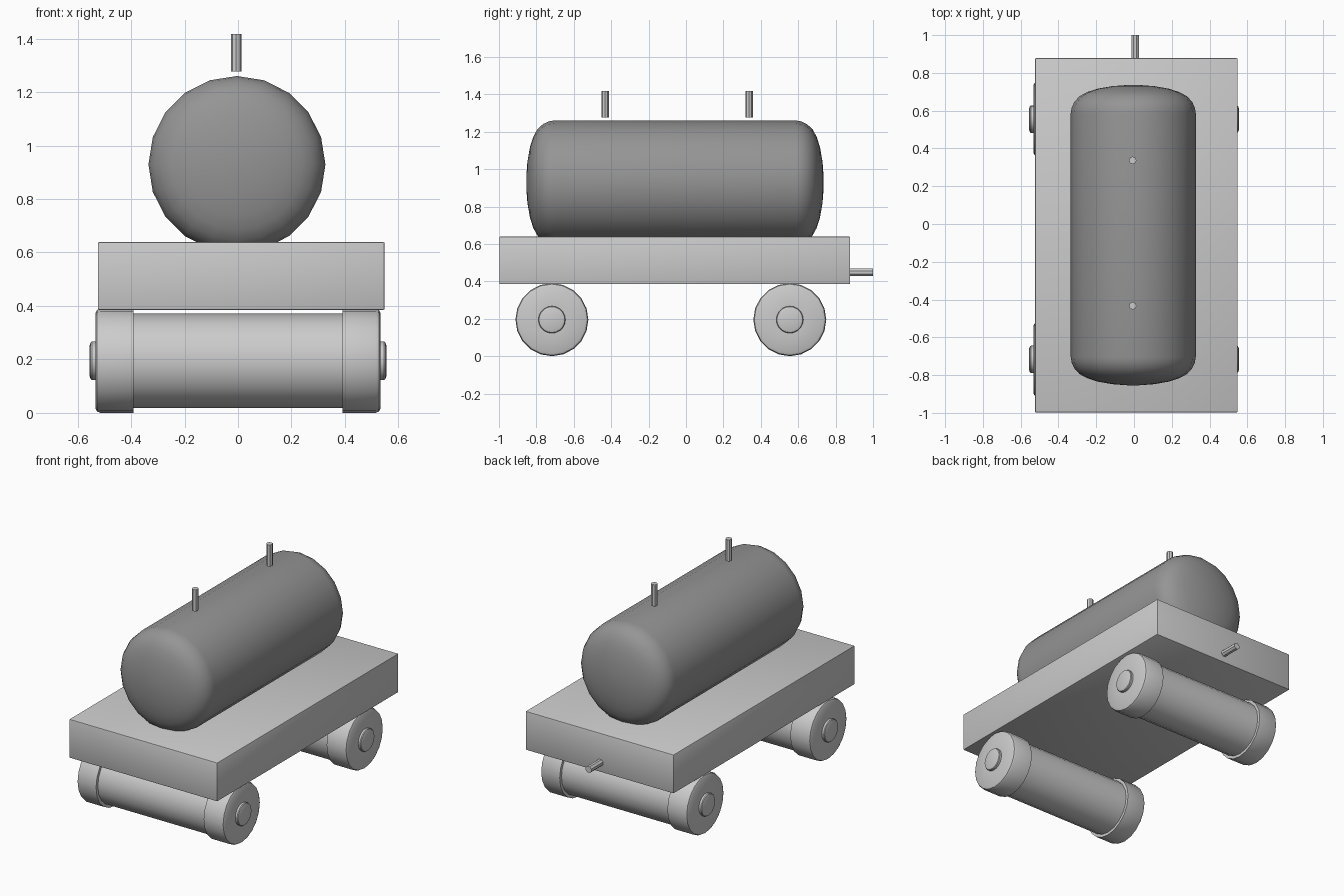
import bpy, bmesh
from math import cos, sin, pi, radians

if "Cube" in bpy.data.objects:
    bpy.data.objects.remove(bpy.data.objects["Cube"])


def finish(name, bm, smooth=True):
    bmesh.ops.recalc_face_normals(bm, faces=bm.faces[:])
    me = bpy.data.meshes.new(name)
    bm.to_mesh(me)
    bm.free()
    ob = bpy.data.objects.new(name, me)
    bpy.context.collection.objects.link(ob)
    if smooth:
        bpy.ops.object.select_all(action='DESELECT')
        ob.select_set(True)
        bpy.context.view_layer.objects.active = ob
        bpy.ops.object.shade_smooth_by_angle(angle=radians(32))
    return ob


def lathe(name, profile, axis, loc, sides, smooth=True, phase=0.0):
    """Spin (radius, position) points round a main axis; both ends are capped."""
    bm = bmesh.new()
    rings = []
    for r, t in profile:
        ring = []
        for i in range(sides):
            a = phase + 2 * pi * i / sides
            u, v = r * cos(a), r * sin(a)
            co = {'X': (t, u, v), 'Y': (u, t, v), 'Z': (u, v, t)}[axis]
            ring.append(bm.verts.new([c + l for c, l in zip(co, loc)]))
        rings.append(ring)
    for a, b in zip(rings, rings[1:]):
        for i in range(sides):
            j = (i + 1) % sides
            bm.faces.new((a[i], a[j], b[j], b[i]))
    bm.faces.new(rings[0])
    bm.faces.new(rings[-1])
    return finish(name, bm, smooth)


def mirrored(half):
    return [(r, -t) for r, t in reversed(half)] + half


# Flat bed with softened edges
bm = bmesh.new()
bmesh.ops.create_cube(bm, size=1)
for v in bm.verts:
    v.co.x = 0.012 + v.co.x * 1.073
    v.co.y = -0.06 + v.co.y * 1.876
    v.co.z = 0.512 + v.co.z * 0.254
bmesh.ops.bevel(bm, geom=bm.edges[:], offset=0.006, segments=2, profile=0.5, affect='EDGES')
finish("bed", bm)

# Tank with dished ends, sunk slightly into the bed
half = [(0.331, 0.645), (0.326, 0.675), (0.312, 0.705), (0.285, 0.735),
        (0.245, 0.757), (0.19, 0.775), (0.11, 0.789), (0.03, 0.795)]
tank = lathe("tank", mirrored(half), 'Y', (-0.004, -0.059, 0.929), 20)
mat = bpy.data.materials.new("dark_grey")
mat.diffuse_color = (0.3, 0.3, 0.3, 1)
mat.use_nodes = True
mat.node_tree.nodes["Principled BSDF"].inputs["Base Color"].default_value = mat.diffuse_color
tank.data.materials.append(mat)

# Rollers: thick rims, narrower drum and stepped hubs
roller = [(0.176, 0.39), (0.195, 0.39), (0.195, 0.515), (0.190, 0.527), (0.178, 0.533),
          (0.0725, 0.533), (0.0725, 0.546), (0.069, 0.551), (0.058, 0.555)]
for name, y in (("front_roller", -0.717), ("rear_roller", 0.555)):
    lathe(name, mirrored(roller), 'X', (0, y, 0.195), 20)

# Two pipe stubs hovering just above the tank
for name, y in (("front_pipe", -0.433), ("rear_pipe", 0.337)):
    lathe(name, [(0.02, 1.276), (0.02, 1.417)], 'Z', (-0.007, y, 0), 8, False)

# Hitch peg at the back
lathe("hitch_peg", [(0.022, 0.86), (0.022, 1.0)], 'Y', (0.006, 0, 0.448), 8, False, pi / 8)
